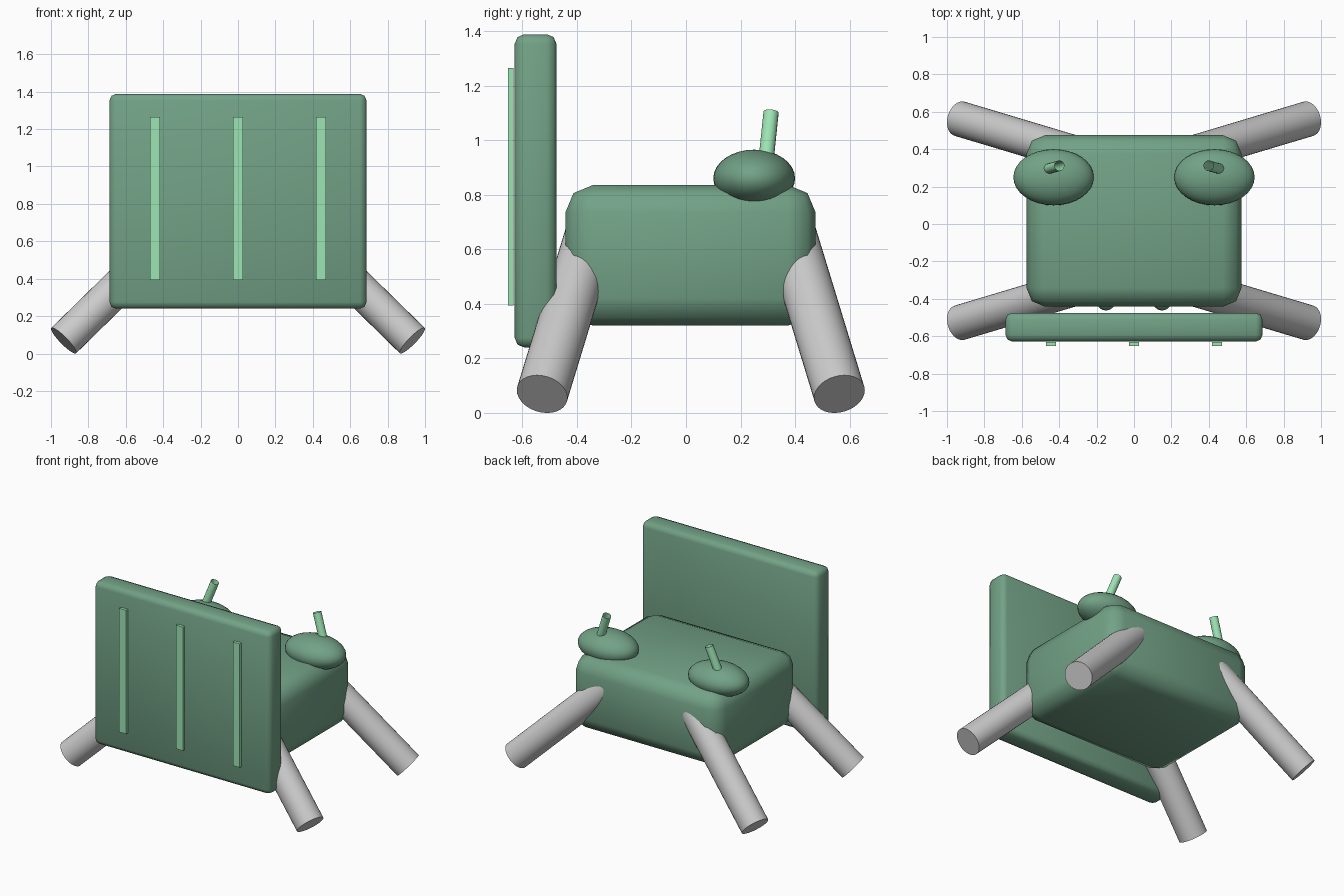
import bpy
from mathutils import Vector

if "Cube" in bpy.data.objects:
    bpy.data.objects.remove(bpy.data.objects["Cube"])


def material(name, rgb):
    m = bpy.data.materials.new(name)
    m.diffuse_color = (*rgb, 1)
    m.use_nodes = True
    m.node_tree.nodes["Principled BSDF"].inputs["Base Color"].default_value = m.diffuse_color
    return m


green = material("green", (0.17, 0.36, 0.24))
light = material("light green", (0.34, 0.78, 0.46))


def finish(name, mat=None):
    ob = bpy.context.object
    ob.name = name
    if mat:
        ob.data.materials.append(mat)
    return ob


def box(name, lo, hi, mat, bevel=0.0, segments=2):
    lo, hi = Vector(lo), Vector(hi)
    bpy.ops.mesh.primitive_cube_add(size=1, location=(lo + hi) / 2)
    ob = finish(name, mat)
    ob.scale = hi - lo
    bpy.ops.object.transform_apply(location=False, rotation=False, scale=True)
    if bevel:
        mod = ob.modifiers.new("bevel", "BEVEL")
        mod.width, mod.segments = bevel, segments
        bpy.ops.object.modifier_apply(modifier="bevel")
        bpy.ops.object.shade_smooth_by_angle(angle=0.9)
    return ob


def rod(name, a, b, radius, mat=None, fill="NGON", sides=32):
    a, b = Vector(a), Vector(b)
    d = b - a
    bpy.ops.mesh.primitive_cylinder_add(
        vertices=sides, radius=radius, depth=d.length, end_fill_type=fill,
        location=(a + b) / 2, rotation=d.to_track_quat("Z", "Y").to_euler())
    bpy.ops.object.shade_smooth_by_angle()
    return finish(name, mat)


def ellipsoid(name, centre, radii, mat):
    bpy.ops.mesh.primitive_uv_sphere_add(segments=32, ring_count=16, radius=1, location=centre)
    bpy.context.object.scale = radii
    bpy.ops.object.transform_apply(location=False, rotation=False, scale=True)
    bpy.ops.object.shade_smooth()
    return finish(name, mat)


# Body and front shield
box("body", (-0.575, -0.442, 0.32), (0.575, 0.475, 0.835), green, 0.1)
box("front_shield", (-0.687, -0.628, 0.24), (0.687, -0.475, 1.388), green, 0.035)

# Raised shield strips
for x in (-0.443, 0, 0.443):
    box("shield_strip", (x - 0.027, -0.652, 0.393), (x + 0.027, -0.632, 1.265), light)

MID_Y = 0.0175
for sx, side in ((-1, "left"), (1, "right")):
    # Splayed legs, running from inside the body to the feet
    for sy, end in ((-1, "front"), (1, "back")):
        foot = Vector((sx * 0.932, MID_Y + sy * 0.545, 0.069))
        hip = foot - Vector((sx * 0.698, sy * 0.209, -0.684)) * 0.88
        rod(f"{end}_{side}_leg", hip, foot, 0.095)

    # Eye pods with slim open antennae
    ellipsoid(f"{side}_pod", (sx * 0.43, 0.25, 0.86), (0.215, 0.15, 0.105), green)
    rod(f"{side}_antenna", (sx * 0.464, 0.293, 0.92), (sx * 0.398, 0.312, 1.103),
        0.028, light, "NOTHING", 16)

    # Small bumps on the body front, behind the shield
    ellipsoid(f"{side}_front_bump", (sx * 0.15, -0.412, 0.54), (0.05, 0.05, 0.05), green)
